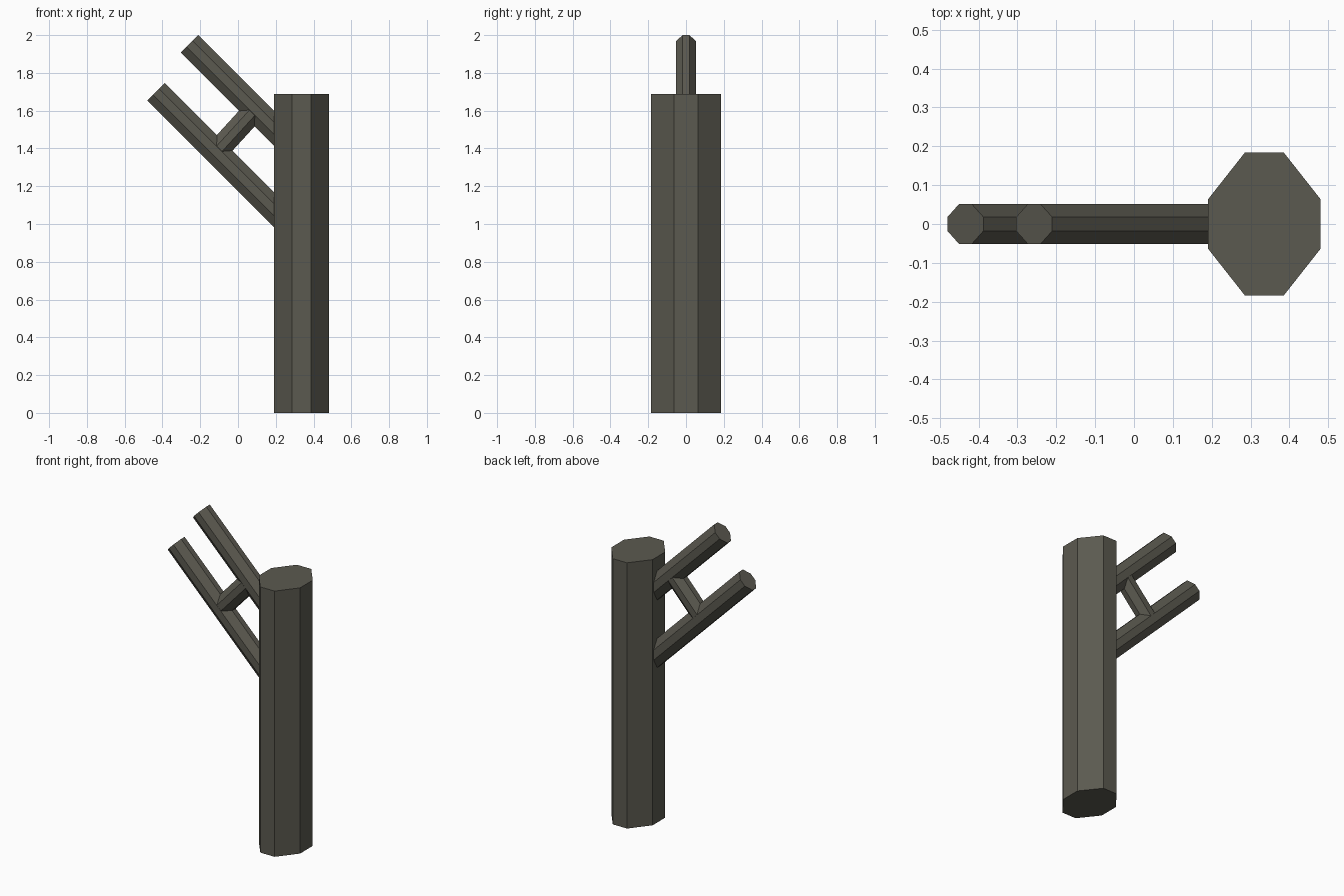
import bpy, bmesh
from mathutils import Vector, Matrix

if "Cube" in bpy.data.objects:
    bpy.data.objects.remove(bpy.data.objects["Cube"])

mat = bpy.data.materials.new("dark olive grey")
mat.diffuse_color = (0.105, 0.101, 0.080, 1)
mat.use_nodes = True
mat.node_tree.nodes["Principled BSDF"].inputs["Base Color"].default_value = mat.diffuse_color

FLAT = 0.345  # half length of a flat side relative to the half width


def octagon_bar(name, start, end, half_u, half_y):
    """Flattened eight-sided bar between two points lying in the xz plane."""
    start, end = Vector(start), Vector(end)
    axis = (end - start).normalized()
    side_y = Vector((0, 1, 0))
    side_u = side_y.cross(axis)
    f = FLAT
    ring = [(1, f), (f, 1), (-f, 1), (-1, f), (-1, -f), (-f, -1), (f, -1), (1, -f)]
    bm = bmesh.new()
    loops = [[bm.verts.new(p + side_u * u * half_u + side_y * v * half_y)
              for u, v in ring] for p in (start, end)]
    low, high = loops
    bm.faces.new(low[::-1])
    bm.faces.new(high)
    for i in range(8):
        j = (i + 1) % 8
        bm.faces.new((low[i], low[j], high[j], high[i]))
    bmesh.ops.recalc_face_normals(bm, faces=bm.faces)
    mesh = bpy.data.meshes.new(name)
    bm.to_mesh(mesh)
    bm.free()
    mesh.materials.append(mat)
    obj = bpy.data.objects.new(name, mesh)
    bpy.context.collection.objects.link(obj)
    return obj


# Upright post
octagon_bar("post", (0.3355, 0, 0), (0.3355, 0, 1.687), 0.145, 0.184)

# Two parallel 45 degree arms, rooted inside the post
for name, tip_x, tip_z in (("lower_arm", -0.434, 1.701), ("upper_arm", -0.257, 1.9535)):
    root_x = 0.265
    octagon_bar(name, (root_x, 0, tip_z + tip_x - root_x), (tip_x, 0, tip_z), 0.0657, 0.0517)

# Rung joining the arms, its ends buried in them
octagon_bar("rung", (-0.104, 0, 1.393), (0.075, 0, 1.589), 0.0585, 0.0513)
